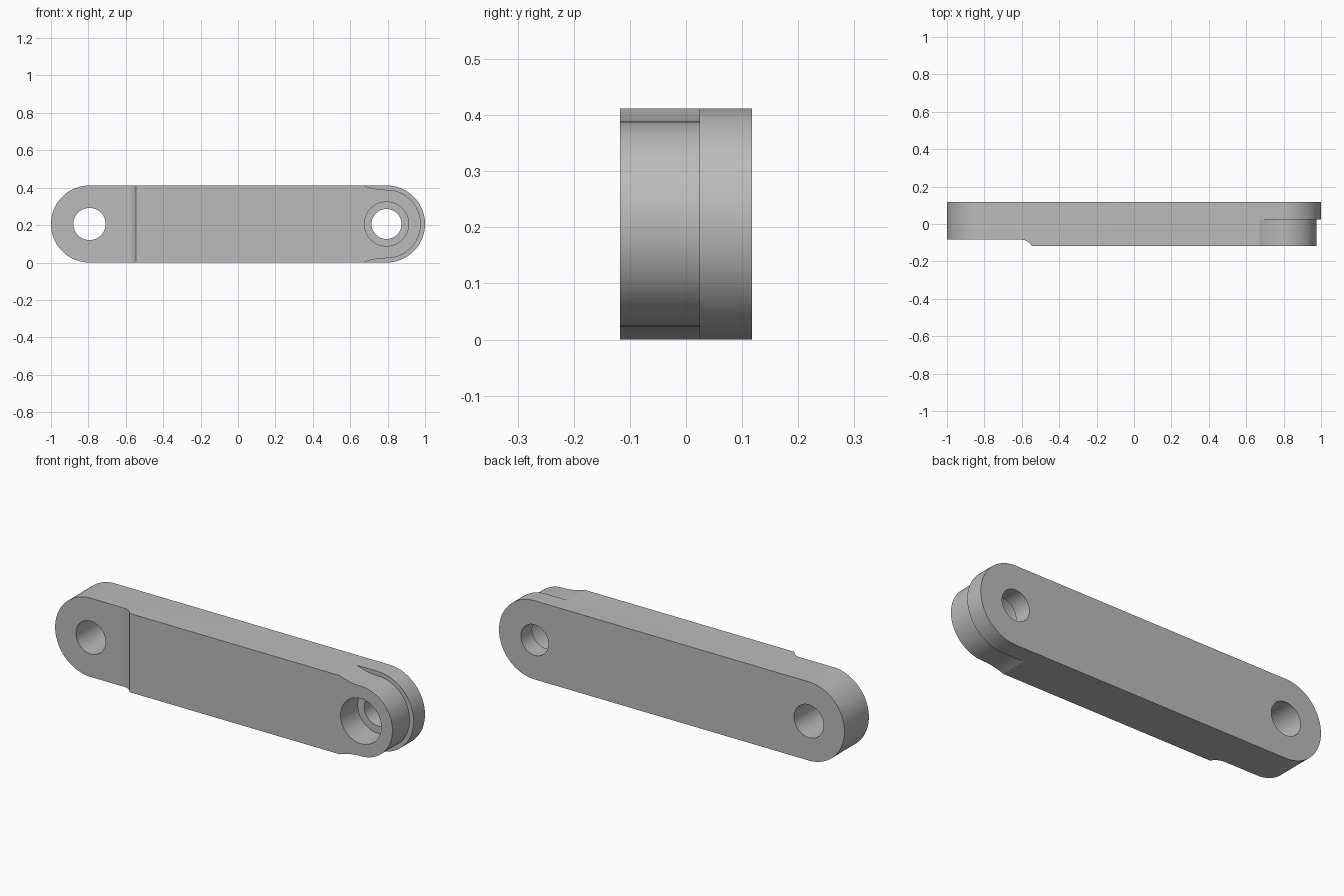
import bpy, bmesh
from math import sin, cos, pi, radians

cube = bpy.data.objects.get("Cube")
if cube:
    bpy.data.objects.remove(cube, do_unlink=True)

R = 0.206            # end radius, also the height of the centreline
CX = 1 - R           # hole centres at +-CX
HALF = 0.118         # half thickness
SEAM = 0.024         # depth of the neck and counterbore
FLOOR = -0.084       # face of the thinned end

steel = bpy.data.materials.new("plain grey")
steel.use_nodes = True
grey = (0.5, 0.5, 0.5, 1)
steel.diffuse_color = grey
steel.node_tree.nodes["Principled BSDF"].inputs["Base Color"].default_value = grey


def arc(cx, cz, r, start, end, n):
    """Points on an arc, angles in degrees."""
    angles = [radians(start + (end - start) * i / n) for i in range(n + 1)]
    return [(cx + r * cos(a), cz + r * sin(a)) for a in angles]


def prism(name, points, to_3d, offset):
    """Extrude a flat outline by an offset vector."""
    bm = bmesh.new()
    face = bm.faces.new([bm.verts.new(to_3d(u, v)) for u, v in points])
    new = bmesh.ops.extrude_face_region(bm, geom=[face])["geom"]
    bmesh.ops.translate(bm, vec=offset,
                        verts=[g for g in new if isinstance(g, bmesh.types.BMVert)])
    bmesh.ops.recalc_face_normals(bm, faces=bm.faces)
    mesh = bpy.data.meshes.new(name)
    bm.to_mesh(mesh)
    bm.free()
    obj = bpy.data.objects.new(name, mesh)
    bpy.context.collection.objects.link(obj)
    mesh.materials.append(steel)
    return obj


def along_y(name, points, y0, y1):
    return prism(name, points, lambda x, z: (x, y0, z), (0, y1 - y0, 0))


# Link bar with rounded ends
bar = along_y("link_bar", arc(CX, R, R, -90, 90, 48) + arc(-CX, R, R, 90, 270, 48),
              -HALF, HALF)

# Pin holes and counterbore
cutters = [
    along_y("left_hole_cutter", arc(-CX, R, 0.086, 0, 354, 59), -0.3, 0.3),
    along_y("right_hole_cutter", arc(CX, R, 0.08, 0, 354, 59), -0.3, 0.3),
    along_y("counterbore_cutter", arc(CX, R, 0.118, 0, 354, 59), -0.3, SEAM),
]

# Thinned end with a concave run-out
FILLET = 0.065
step = arc(-0.603, FLOOR - FILLET, FILLET, 90, 10, 16)
step += [(step[-1][0], -0.3), (-1.2, -0.3), (-1.2, FLOOR)]
cutters.append(prism("step_cutter", step, lambda x, y: (x, y, -0.1), (0, 0, 0.7)))

# Reduced neck: concave flare running into a smaller round end
NECK, FLARE = 0.183, 0.34
upper = arc(CX, R + NECK + FLARE, FLARE, 248, 270, 12)
upper += arc(CX, R, NECK, 90, 0, 24)[1:]
lower = [(x, 2 * R - z) for x, z in reversed(upper[:-1])]
left = upper[0][0]
neck = upper + lower + [(left, -0.2), (1.2, -0.2), (1.2, 0.6), (left, 0.6)]
cutters.append(along_y("neck_cutter", neck, -0.3, SEAM))

# Cut, bake and tidy up
bpy.context.view_layer.objects.active = bar
bar.select_set(True)
for cutter in cutters:
    cutter.hide_render = True
    mod = bar.modifiers.new(cutter.name, 'BOOLEAN')
    mod.operation, mod.solver, mod.object = 'DIFFERENCE', 'EXACT', cutter
    bpy.ops.object.modifier_apply(modifier=mod.name)
    bpy.data.objects.remove(cutter, do_unlink=True)
bpy.ops.object.shade_smooth_by_angle(angle=radians(15))
